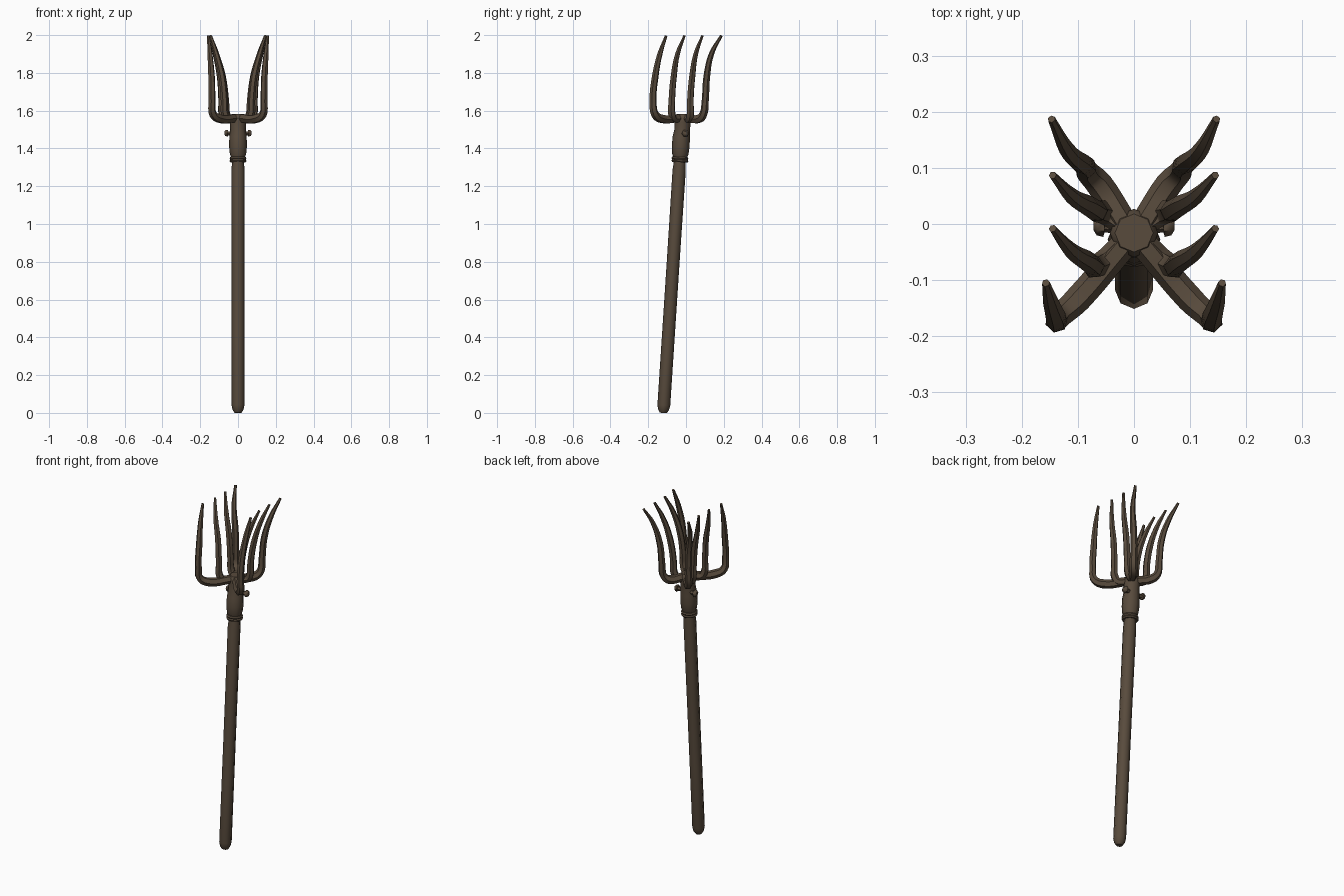
import bpy
from mathutils import Vector

if "Cube" in bpy.data.objects:
    bpy.data.objects.remove(bpy.data.objects["Cube"])


def material(name, rgb):
    m = bpy.data.materials.new(name)
    m.use_nodes = True
    m.diffuse_color = (*rgb, 1)
    bsdf = m.node_tree.nodes["Principled BSDF"]
    bsdf.inputs["Base Color"].default_value = (*rgb, 1)
    bsdf.inputs["Roughness"].default_value = 0.8
    return m


BROWN = material("weathered brown", (0.098, 0.07, 0.046))


def finish(obj, name):
    obj.name = name
    obj.data.materials.clear()
    obj.data.materials.append(BROWN)
    bpy.ops.object.select_all(action="DESELECT")
    obj.select_set(True)
    bpy.context.view_layer.objects.active = obj
    bpy.ops.object.shade_smooth_by_angle(angle=0.9)
    return obj


def tube(name, points, kind="BEZIER", detail=1):
    """Round bar through (x, y, z, radius) points."""
    cu = bpy.data.curves.new(name, "CURVE")
    cu.dimensions = "3D"
    cu.bevel_depth = 1
    cu.bevel_resolution = detail
    cu.resolution_u = 4
    cu.use_fill_caps = True
    sp = cu.splines.new(kind)
    pts = sp.bezier_points if kind == "BEZIER" else sp.points
    pts.add(len(points) - 1)
    for p, (x, y, z, r) in zip(pts, points):
        p.radius = r
        if kind == "BEZIER":
            p.co = (x, y, z)
            p.handle_left_type = p.handle_right_type = "AUTO"
        else:
            p.co = (x, y, z, 1)
    obj = bpy.data.objects.new(name, cu)
    bpy.context.collection.objects.link(obj)
    bpy.ops.object.select_all(action="DESELECT")
    obj.select_set(True)
    bpy.context.view_layer.objects.active = obj
    bpy.ops.object.convert(target="MESH")
    return finish(bpy.context.object, name)


# Leaning wooden handle with a rounded foot
foot, head = Vector((0, -0.12, 0)), Vector((0, -0.03, 1.38))
profile = [(0, 0.018), (0.012, 0.029), (0.03, 0.034), (0.3, 0.034),
           (0.6, 0.034), (0.93, 0.035), (0.965, 0.031), (1, 0.031)]
tube("handle", [(*foot.lerp(head, t), r) for t, r in profile], "POLY", 2)

# Socket that grips the handle and widens into the hub
tube("socket", [(0, -0.03, 1.35, 0.036), (0, -0.03, 1.37, 0.043),
                (0, -0.028, 1.41, 0.047), (0, -0.025, 1.46, 0.046),
                (0, -0.02, 1.5, 0.041), (0, -0.018, 1.54, 0.043),
                (0, -0.016, 1.57, 0.043), (0, -0.016, 1.583, 0.034)], "POLY", 2)

# Binding rings under the socket
for name, z, r in (("upper_ring", 1.348, 0.037), ("lower_ring", 1.334, 0.037)):
    bpy.ops.mesh.primitive_torus_add(
        location=(0, -0.032, z), rotation=(-0.06, 0, 0), major_radius=r,
        minor_radius=0.008, major_segments=16, minor_segments=6)
    finish(bpy.context.object, name)

# Tines: (root y, bend x, bend y, waist x, tip x, tip y, arm radius)
tines = {
    "front_tine": (-0.04, 0.133, -0.165, 0.14, 0.157, -0.105, 0.024),
    "front_middle_tine": (-0.035, 0.068, -0.075, 0.085, 0.145, -0.008, 0.021),
    "back_middle_tine": (0.0, 0.062, 0.023, 0.082, 0.145, 0.087, 0.021),
    "back_tine": (0.005, 0.082, 0.092, 0.095, 0.147, 0.187, 0.024),
}
for side, s in (("left", 1), ("right", -1)):
    for name, (ry, bx, by, wx, tx, ty, r) in tines.items():
        out = -1 if by < -0.1 else 1 if by > 0.05 else 0
        sway = 0.016 * out
        tube(f"{side}_{name}", [
            (s * 0.02, ry, 1.56, r),
            (s * bx * 0.75, ry + (by - ry) * 0.75, 1.558, r),
            (s * bx, by, 1.583, 0.021),
            (s * (bx + 0.004), by + sway * 0.6, 1.65, 0.019),
            (s * wx, by + sway * 0.5 + 0.01, 1.78, 0.018),
            (s * (wx + tx) / 2, by * 0.55 + ty * 0.45, 1.9, 0.014),
            (s * tx, ty, 1.997, 0.007)])
    # Side bolt with a domed head
    tube(f"{side}_bolt", [(s * 0.03, -0.005, 1.48, 0.012),
                          (s * 0.052, -0.003, 1.48, 0.012),
                          (s * 0.054, -0.003, 1.48, 0.02),
                          (s * 0.066, -0.002, 1.482, 0.018),
                          (s * 0.072, -0.002, 1.482, 0.009)], "POLY")
